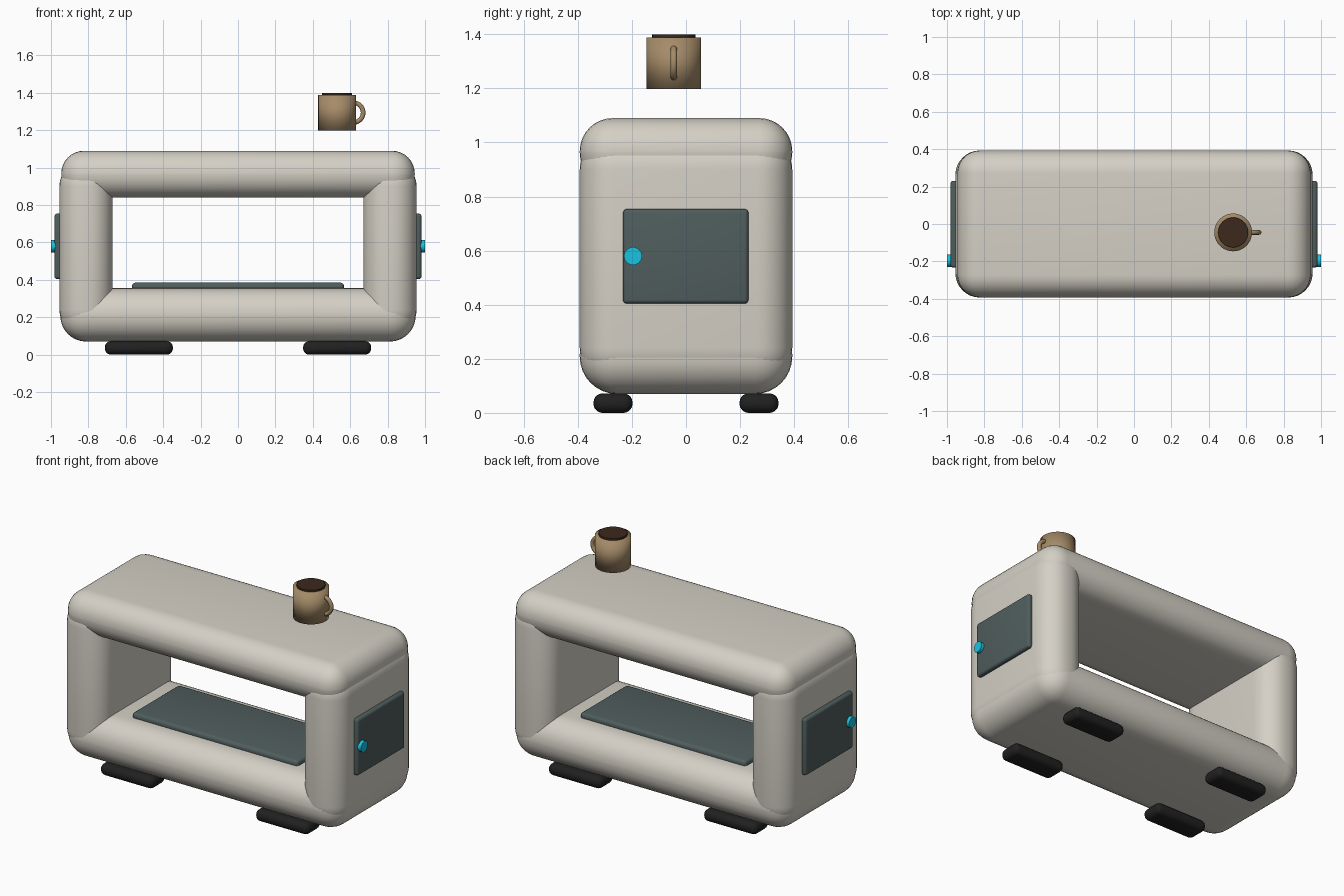
import bpy, math

if "Cube" in bpy.data.objects:
    bpy.data.objects.remove(bpy.data.objects["Cube"])


def material(name, rgb):
    m = bpy.data.materials.new(name)
    m.diffuse_color = (*rgb, 1)
    m.use_nodes = True
    m.node_tree.nodes["Principled BSDF"].inputs["Base Color"].default_value = m.diffuse_color
    return m


CREAM = material("cream", (0.66, 0.63, 0.56))
SLATE = material("slate", (0.08, 0.11, 0.11))
BLACK = material("rubber", (0.015, 0.015, 0.015))
CYAN = material("cyan", (0.01, 0.55, 0.75))
TAN = material("tan", (0.38, 0.26, 0.14))
BROWN = material("brown", (0.045, 0.022, 0.012))


def finish(name, mat, angle=40):
    o = bpy.context.object
    o.name = name
    o.data.materials.append(mat)
    if angle:
        bpy.ops.object.shade_smooth_by_angle(angle=math.radians(angle))
    else:
        bpy.ops.object.shade_smooth()
    return o


def rounded_box(name, x, y, z, radius, mat, segments=8):
    """Bevelled box given its (min, max) range on each axis."""
    bpy.ops.mesh.primitive_cube_add(size=1, location=[sum(r) / 2 for r in (x, y, z)])
    o = bpy.context.object
    o.scale = [r[1] - r[0] for r in (x, y, z)]
    bpy.ops.object.transform_apply(location=False, rotation=False, scale=True)
    b = o.modifiers.new("round", "BEVEL")
    b.width, b.segments = radius, segments
    bpy.ops.object.modifier_apply(modifier="round")
    return finish(name, mat)


def cylinder(name, loc, radius, depth, mat, rot=(0, 0, 0), angle=40):
    bpy.ops.mesh.primitive_cylinder_add(vertices=40, radius=radius, depth=depth,
                                        location=loc, rotation=rot)
    return finish(name, mat, angle)


# frame beams and the pad lying on the lower one
rounded_box("top_beam", (-0.945, 0.945), (-0.393, 0.393), (0.84, 1.09), 0.122, CREAM)
rounded_box("bottom_beam", (-0.95, 0.95), (-0.393, 0.393), (0.07, 0.355), 0.138, CREAM)
rounded_box("tray_pad", (-0.567, 0.567), (-0.23, 0.23), (0.335, 0.385), 0.02, SLATE, 4)

for side, s in (("left", -1), ("right", 1)):
    # end column, door panel and knob
    rounded_box(side + "_column", sorted((0.67 * s, 0.955 * s)), (-0.393, 0.393),
                (0.11, 1.03), 0.13, CREAM)
    rounded_box(side + "_door", sorted((0.935 * s, 0.981 * s)), (-0.233, 0.231),
                (0.404, 0.754), 0.015, SLATE, 4)
    cylinder(side + "_knob", (0.98 * s, -0.196, 0.58), 0.033, 0.04, CYAN,
             (0, math.pi / 2, 0))
    # rounded feet
    for end, t in (("front", -1), ("back", 1)):
        rounded_box(f"{end}_{side}_foot", (0.53 * s - 0.182, 0.53 * s + 0.182),
                    (0.27 * t - 0.072, 0.27 * t + 0.072), (0.0, 0.072), 0.033, BLACK, 5)

# floating mug with handle and drink
MX, MY = 0.53, -0.045
cylinder("mug", (MX, MY, 1.293), 0.101, 0.19, TAN, angle=0)
cylinder("drink", (MX, MY, 1.391), 0.08, 0.018, BROWN)
bpy.ops.mesh.primitive_torus_add(major_radius=0.053, minor_radius=0.0125,
                                 major_segments=32, minor_segments=12,
                                 location=(0.616, MY, 1.294),
                                 rotation=(math.pi / 2, 0, 0))
finish("mug_handle", TAN)
